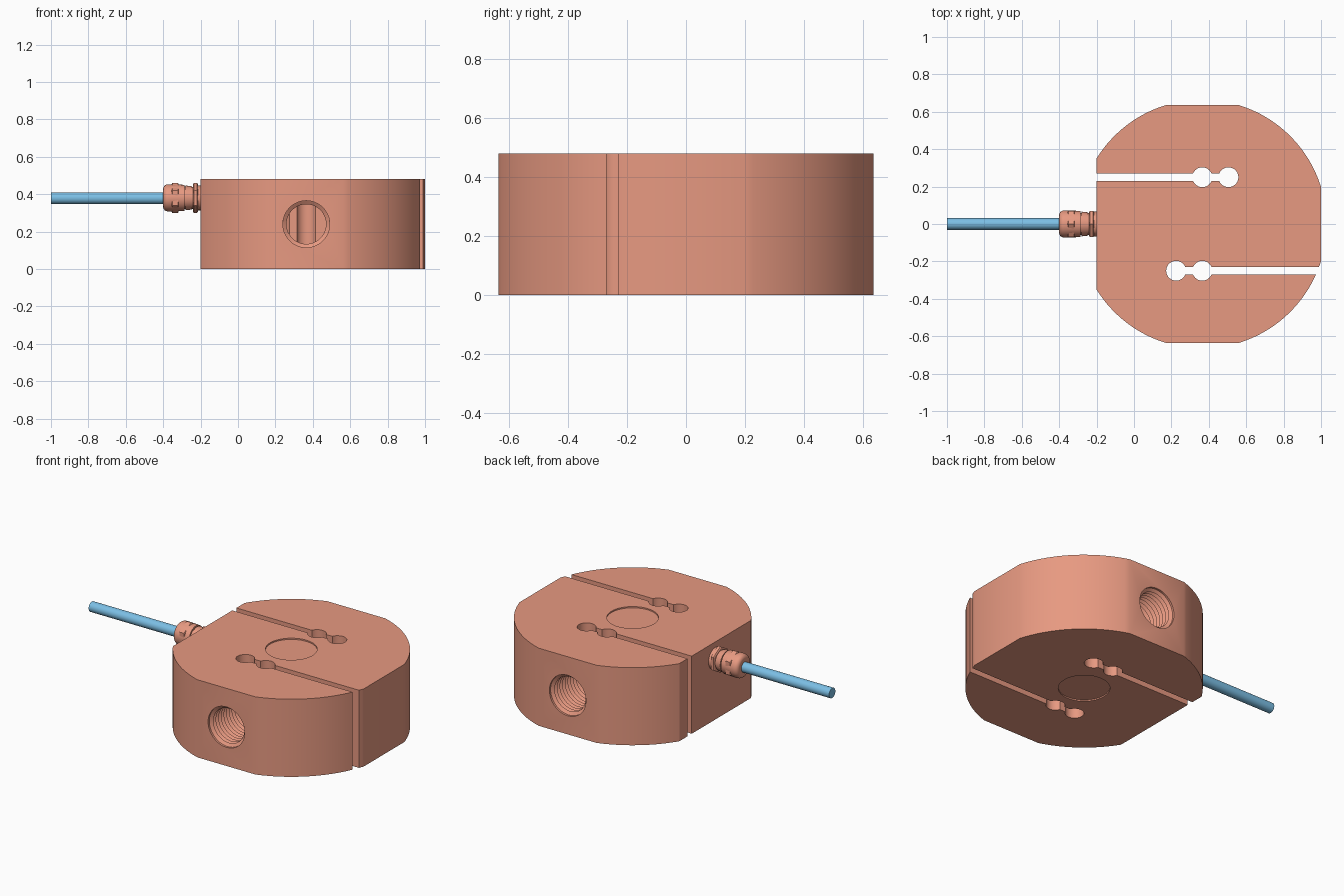
import bpy, bmesh, math
from mathutils import Matrix, Vector

if "Cube" in bpy.data.objects:
    bpy.data.objects.remove(bpy.data.objects["Cube"])

CX, R, H = 0.365, 0.665, 0.48          # body centre x, radius, height
GLAND_Z = 0.38


def material(name, rgb):
    m = bpy.data.materials.new(name)
    m.diffuse_color = (*rgb, 1)
    m.use_nodes = True
    m.node_tree.nodes["Principled BSDF"].inputs["Base Color"].default_value = m.diffuse_color
    return m


metal = material("salmon_metal", (0.80, 0.32, 0.22))
blue = material("cable_blue", (0.20, 0.52, 0.78))


def finish(bm, name, mat=None):
    bmesh.ops.recalc_face_normals(bm, faces=bm.faces[:])
    me = bpy.data.meshes.new(name)
    bm.to_mesh(me)
    bm.free()
    ob = bpy.data.objects.new(name, me)
    bpy.context.collection.objects.link(ob)
    if mat:
        me.materials.append(mat)
    return ob


def smooth(ob, deg=30):
    bpy.ops.object.select_all(action='DESELECT')
    ob.select_set(True)
    bpy.context.view_layer.objects.active = ob
    bpy.ops.object.shade_smooth_by_angle(angle=math.radians(deg))


def lathe(name, profile, origin, direction, mat=None, sides=48):
    """Stack rings of (distance, radius) along a direction and cap both ends."""
    bm = bmesh.new()
    rot = Vector((0, 0, 1)).rotation_difference(Vector(direction)).to_matrix().to_4x4()
    m = Matrix.Translation(origin) @ rot
    rings = []
    for d, r in profile:
        rings.append([bm.verts.new(m @ Vector((r * math.cos(t), r * math.sin(t), d)))
                      for t in (2 * math.pi * i / sides for i in range(sides))])
    for a, b in zip(rings, rings[1:]):
        for i in range(sides):
            j = (i + 1) % sides
            bm.faces.new((a[i], a[j], b[j], b[i]))
    bm.faces.new(rings[0])
    bm.faces.new(rings[-1])
    return finish(bm, name, mat)


def arc(cx, cy, r, a0, a1, n):
    return [(cx + r * math.cos(a0 + (a1 - a0) * i / n),
             cy + r * math.sin(a0 + (a1 - a0) * i / n)) for i in range(n + 1)]


def rim(p, q, n=20):
    """Counter-clockwise arc of the body circle between two points."""
    a0, a1 = math.atan2(p[1], p[0]), math.atan2(q[1], q[0])
    if a1 < a0:
        a1 += 2 * math.pi
    return arc(0, 0, R, a0, a1, n)


# Keyhole slot with two round holes, open at the left
def slot():
    r = 0.053
    a = math.asin(0.02 / r)
    p = math.pi
    return (arc(0, 0.25, r, p - a, a, 12)
            + arc(0.14, 0.25, r, p - a, a - p, 32)
            + arc(0, 0.25, r, -a, a - p, 12))


# Body outline: circle with four flats and two slots
def on_x(x):
    return math.sqrt(R * R - x * x)


xl, xr, yt = -0.565, 0.635, 0.635
yl, yr, xt = on_x(xl), on_x(xr), on_x(yt)
outline = (rim((on_x(0.23), -0.23), (xr, -yr), 3)
           + rim((xr, yr), (xt, yt)) + rim((-xt, yt), (xl, yl))
           + [(xl, 0.27)] + slot() + [(xl, 0.23)]
           + rim((xl, -yl), (-xt, -yt)) + rim((xt, -yt), (on_x(0.27), -0.27))
           + [(-x, -y) for x, y in slot()])

bm = bmesh.new()
base = bm.faces.new([bm.verts.new((x + CX, y, 0)) for x, y in outline])
top = bmesh.ops.extrude_face_region(bm, geom=[base])
bmesh.ops.translate(bm, vec=(0, 0, H),
                    verts=[v for v in top["geom"] if isinstance(v, bmesh.types.BMVert)])
body = finish(bm, "sensor_body", metal)

# Threaded holes front and back, shallow round recesses top and bottom
thread = [(-0.03, 0.125), (0.012, 0.125)]
pitch = 0.026
for k in range(14):
    d = 0.012 + k * pitch
    thread += [(d + pitch * 0.5, 0.106), (d + pitch, 0.123)]
thread.append((0.386, 0.112))
cutters = [lathe("thread_cutter", thread, (CX, s * 0.635, H / 2), (0, -s, 0))
           for s in (-1, 1)]
cutters += [lathe("recess_cutter", [(-0.008, 0.145), (0.02, 0.145)], (CX, 0, z), (0, 0, s), sides=64)
            for z, s in ((H, 1), (0, -1))]
bpy.context.view_layer.objects.active = body
for c in cutters:
    c.hide_render = True
    mod = body.modifiers.new("cut", 'BOOLEAN')
    mod.operation, mod.solver, mod.object = 'DIFFERENCE', 'EXACT', c
    bpy.ops.object.modifier_apply(modifier=mod.name)
for c in cutters:
    bpy.data.objects.remove(c)
smooth(body)

# Cable gland: round core and dome, plus two hex nuts
start = (-0.195, 0, GLAND_Z)
core = [(0, 0.066), (0.022, 0.066), (0.022, 0.058), (0.05, 0.058), (0.05, 0.062),
        (0.085, 0.066), (0.085, 0.060), (0.092, 0.060), (0.092, 0.070),
        (0.175, 0.073), (0.188, 0.071), (0.197, 0.066), (0.203, 0.058), (0.205, 0.05)]
smooth(lathe("gland_core", core, start, (-1, 0, 0), metal))
for name, d0, d1 in (("gland_base_nut", 0.02, 0.045), ("gland_cap_nut", 0.122, 0.16)):
    nut = [(d0, 0.074), (d0 + 0.004, 0.081), (d1 - 0.004, 0.081), (d1, 0.074)]
    ob = lathe(name, nut, start, (-1, 0, 0), metal, sides=6)

# Cable
smooth(lathe("cable", [(0, 0.031), (0.66, 0.031)], (-0.34, 0, GLAND_Z - 0.002),
             (-1, 0, 0), blue, sides=32))
